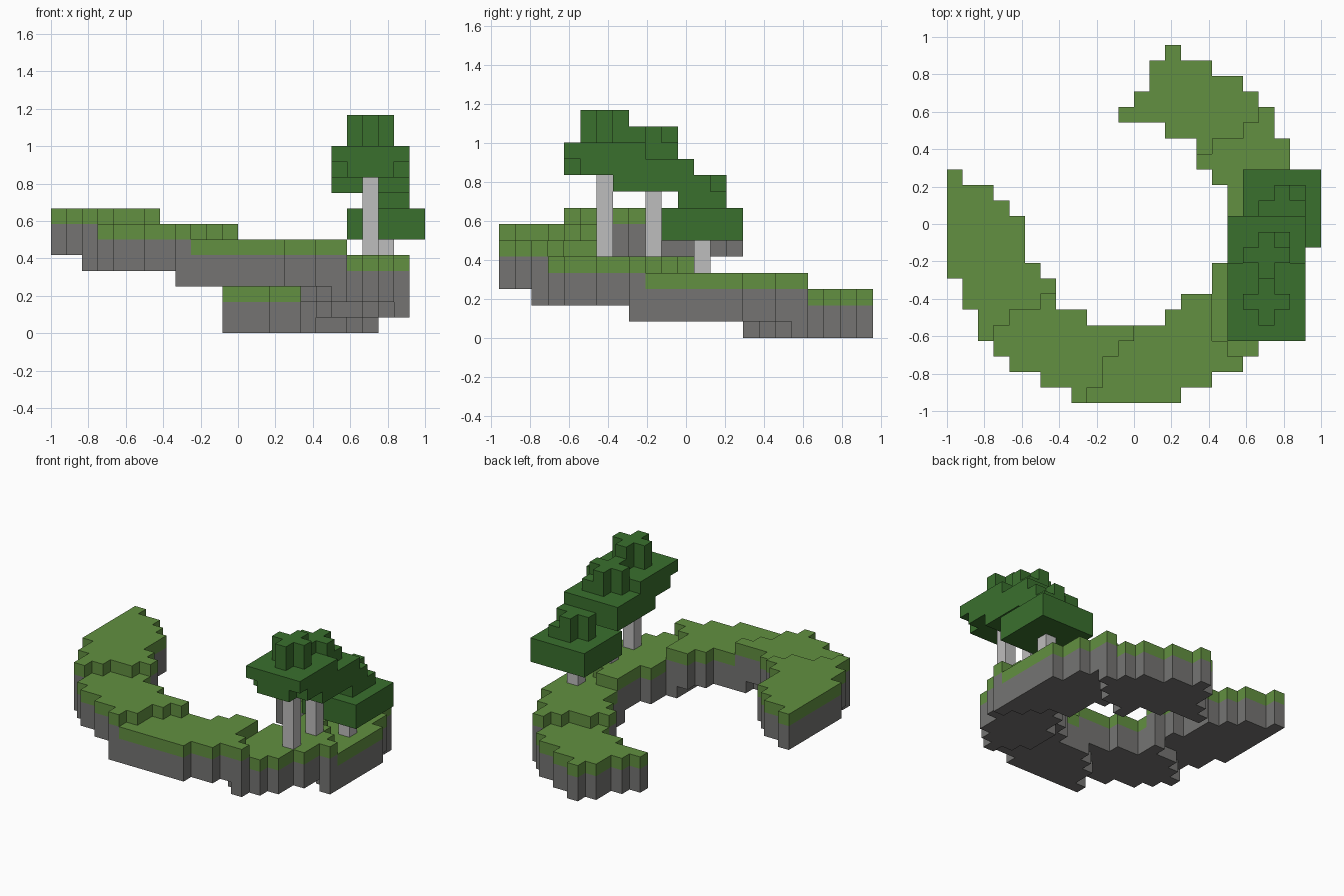
import bpy
import bmesh
from mathutils import Vector

cube = bpy.data.objects.get("Cube")
if cube:
    bpy.data.objects.remove(cube, do_unlink=True)

UNIT = 1 / 12          # edge length of one block
COLS, ROWS = 24, 23    # plan size in blocks; row 0 is at the back


def material(name, rgb):
    mat = bpy.data.materials.new(name)
    mat.use_nodes = True
    color = (*rgb, 1)
    mat.diffuse_color = color
    bsdf = mat.node_tree.nodes["Principled BSDF"]
    bsdf.inputs["Base Color"].default_value = color
    bsdf.inputs["Roughness"].default_value = 0.9
    return mat


grass = material("grass green", (0.122, 0.279, 0.052))
rock = material("rock grey", (0.178, 0.175, 0.171))
leaf = material("leaf green", (0.042, 0.162, 0.027))
bark = material("pale bark", (0.515, 0.509, 0.509))


def corner(col, row, level):
    return Vector(((col - COLS / 2) * UNIT, (ROWS / 2 - row) * UNIT, level * UNIT))


def build_blocks(name, cells, materials):
    """Skin a {(col, row, level): material index} set with its outer faces only."""
    bm = bmesh.new()
    verts = {}

    def vert(key):
        if key not in verts:
            verts[key] = bm.verts.new(corner(*key))
        return verts[key]

    for cell, index in cells.items():
        for axis in range(3):
            for side in (0, 1):
                neighbour = list(cell)
                neighbour[axis] += 2 * side - 1
                if tuple(neighbour) in cells:
                    continue
                u, v = (axis + 1) % 3, (axis + 2) % 3
                loop = []
                for du, dv in ((0, 0), (1, 0), (1, 1), (0, 1)):
                    key = list(cell)
                    key[axis] += side
                    key[u] += du
                    key[v] += dv
                    loop.append(vert(tuple(key)))
                # rows run towards -y, so the winding is mirrored
                face = bm.faces.new(loop[::-1] if side else loop)
                face.material_index = index
    bm.normal_update()
    for face in bm.faces:
        face.normal_flip()
    flip = [f for f in bm.faces]
    bmesh.ops.recalc_face_normals(bm, faces=flip)
    # merge flat runs of blocks into single faces
    bmesh.ops.dissolve_limit(bm, angle_limit=0.01, verts=bm.verts[:],
                             edges=bm.edges[:], delimit={'MATERIAL'})
    mesh = bpy.data.meshes.new(name)
    bm.to_mesh(mesh)
    bm.free()
    for mat in materials:
        mesh.materials.append(mat)
    obj = bpy.data.objects.new(name, mesh)
    bpy.context.collection.objects.link(obj)
    return obj


# Terraces: top level -> first row, then first and last column of each row
terraces = {
    8: (8, [(0, 0), (0, 2), (0, 3), (0, 4), (0, 4), (0, 4), (0, 5),
            (1, 6), (1, 5), (2, 3), (2, 2)]),
    7: (16, [(6, 6), (4, 8), (3, 11), (3, 10), (4, 9), (6, 9), (8, 8)]),
    6: (16, [(15, 16), (14, 16), (12, 16), (11, 17), (10, 18), (10, 16), (9, 14)]),
    5: (11, [(18, 19), (18, 20), (18, 21), (17, 22), (17, 21), (17, 21),
             (17, 20), (17, 20), (18, 19)]),
    4: (4, [(20, 20), (19, 20), (17, 21), (16, 21), (17, 22), (18, 22),
            (18, 22), (20, 22), (21, 22), (22, 22)]),
    3: (0, [(14, 14), (13, 16), (13, 18), (12, 19), (11, 19), (14, 18), (16, 16)]),
}
height = {}
for top, (first_row, spans) in terraces.items():
    for row, (first, last) in enumerate(spans, first_row):
        for col in range(first, last + 1):
            height[col, row] = top

# Each terrace is three blocks thick and reaches one block under the next one up
ground = {}
for (col, row), top in height.items():
    around = ((col + 1, row), (col - 1, row), (col, row + 1), (col, row - 1))
    overlap = any(height.get(n) == top - 1 for n in around)
    for level in range(top - 3 - overlap, top):
        ground[col, row, level] = 0 if level == top - 1 else 1
build_blocks("curved_terraces", ground, [grass, rock])

# Trees: column, row, ground level, crown level
trees = [("front", 20, 16, 5, 10), ("middle", 20, 13, 5, 9), ("back", 21, 10, 4, 6)]
# Corners (column side, row side) kept on the lower and upper tier of each crown cap
cap_corners = {"front": ((), ()), "middle": (((1, -1),), ()),
               "back": (((1, 1), (1, -1)), ((1, 1),))}
canopy = {}
for name, col, row, base, crown in trees:
    trunk = {(col, row, level): 0 for level in range(base, crown)}
    build_blocks(name + "_tree_trunk", trunk, [bark])
    # wide two-block crown, with the front tree's lower front corners clipped
    for dx in range(-2, 3):
        for dy in range(-2, 3):
            for tier in (0, 1):
                clipped = name == "front" and tier == 0 and abs(dx) == 2 and dy == 2
                if not clipped:
                    canopy[col + dx, row + dy, crown + tier] = 0
    # cross-shaped cap
    for dx in (-1, 0, 1):
        for dy in (-1, 0, 1):
            for tier in (0, 1):
                if dx * dy == 0 or (dx, dy) in cap_corners[name][tier]:
                    canopy[col + dx, row + dy, crown + 2 + tier] = 0
build_blocks("tree_canopy", canopy, [leaf])
